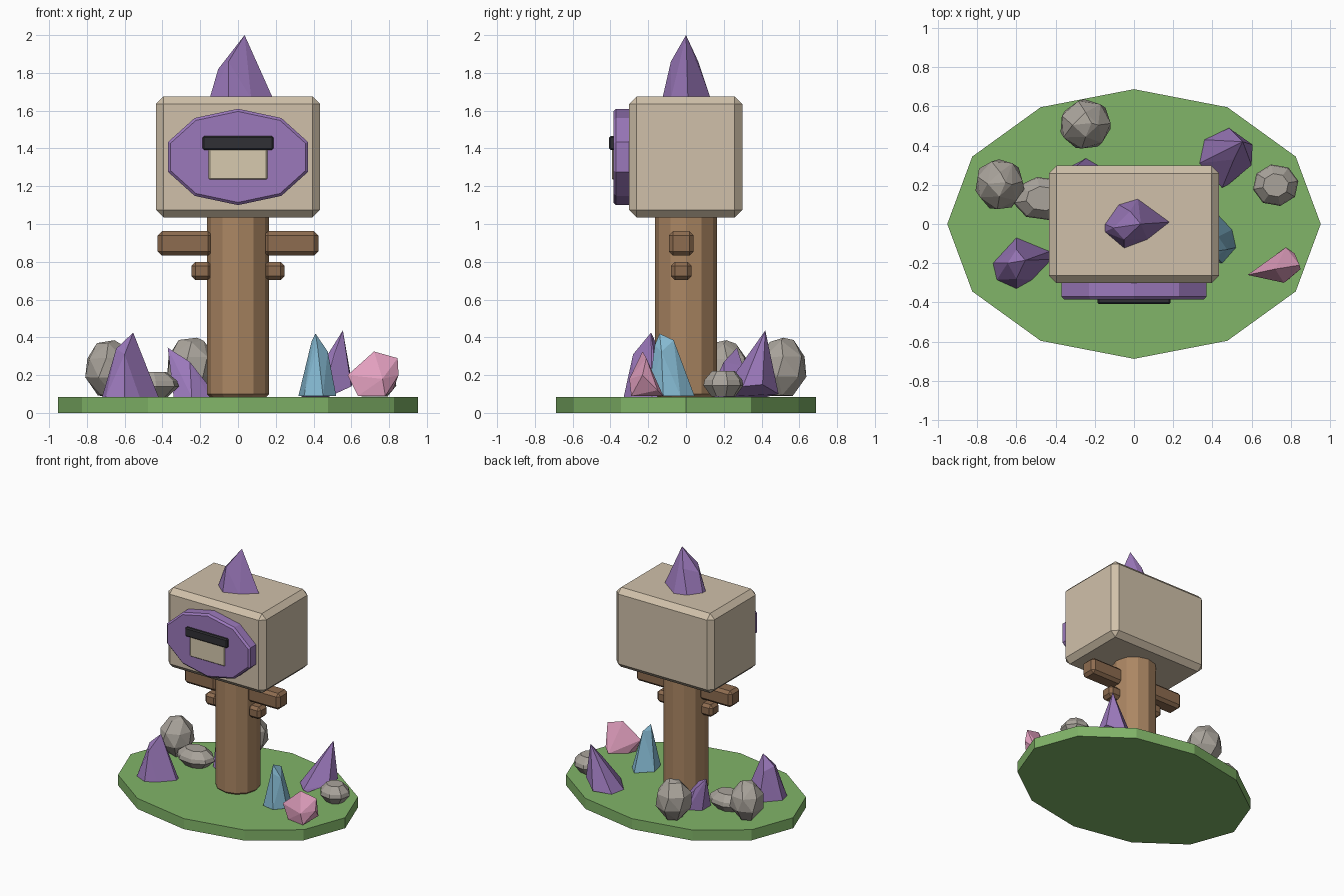
import bpy, bmesh, math, random
from mathutils import Matrix, Vector

if "Cube" in bpy.data.objects:
    bpy.data.objects.remove(bpy.data.objects["Cube"])

random.seed(4)
TAU = 2 * math.pi


def mat(name, r, g, b):
    m = bpy.data.materials.new(name)
    m.diffuse_color = (r, g, b, 1)
    m.use_nodes = True
    m.node_tree.nodes["Principled BSDF"].inputs["Base Color"].default_value = m.diffuse_color
    return m


GREEN = mat("grass", .22, .46, .14)
BROWN = mat("wood", .41, .24, .125)
DARKWOOD = mat("dark_wood", .27, .15, .08)
TAN = mat("cream", .63, .53, .40)
PAPER = mat("paper", .68, .59, .43)
PURPLE = mat("purple_crystal", .33, .19, .50)
BLUE = mat("blue_crystal", .24, .50, .66)
PINK = mat("pink_crystal", .76, .35, .52)
STONE = mat("stone", .40, .37, .33)
BLACK = mat("black", .03, .03, .035)


def finish(name, bm, m):
    bmesh.ops.recalc_face_normals(bm, faces=bm.faces[:])
    me = bpy.data.meshes.new(name)
    bm.to_mesh(me)
    bm.free()
    me.materials.append(m)
    ob = bpy.data.objects.new(name, me)
    bpy.context.collection.objects.link(ob)
    return ob


def bevel(bm, edges, w):
    bmesh.ops.bevel(bm, geom=edges, offset=w, segments=1, affect='EDGES')


def box(name, lo, hi, m, w):
    lo, hi = Vector(lo), Vector(hi)
    bm = bmesh.new()
    bmesh.ops.create_cube(bm, size=1, matrix=Matrix.Translation((lo + hi) / 2)
                          @ Matrix.Diagonal((*(hi - lo), 1)))
    bevel(bm, bm.edges[:], w)
    return finish(name, bm, m)


def prism(name, pts, step, m, w=0):
    """Extrude a polygon along step; optionally bevel both rims."""
    bm = bmesh.new()
    step = Vector(step)
    a = [bm.verts.new(p) for p in pts]
    b = [bm.verts.new(Vector(p) + step) for p in pts]
    n = len(pts)
    caps = [bm.faces.new(a), bm.faces.new(b)]
    for i in range(n):
        j = (i + 1) % n
        bm.faces.new((a[i], a[j], b[j], b[i]))
    bmesh.ops.recalc_face_normals(bm, faces=bm.faces[:])
    if w:
        bevel(bm, [e for f in caps for e in f.edges], w)
    return finish(name, bm, m)


def hull(name, pts, m):
    bm = bmesh.new()
    for p in pts:
        bm.verts.new(p)
    r = bmesh.ops.convex_hull(bm, input=bm.verts[:])
    junk = {g for g in r["geom_interior"] + r["geom_unused"]
            if isinstance(g, bmesh.types.BMVert)}
    bmesh.ops.delete(bm, geom=list(junk), context='VERTS')
    bmesh.ops.dissolve_limit(bm, angle_limit=math.radians(4),
                             verts=bm.verts[:], edges=bm.edges[:])
    return finish(name, bm, m)


def ellipse(n, rx, ry, start=0):
    return [(rx * math.cos(start + TAU * i / n), ry * math.sin(start + TAU * i / n))
            for i in range(n)]


def crystal(name, m, base, z, upper):
    hull(name, [(x, y, z) for x, y in base] + upper, m)


def boulder(name, c, r):
    """Chunky faceted stone from jittered sphere rings."""
    pts = []
    for k, (n, lat) in enumerate(((5, -62), (7, -15), (7, 22), (4, 62))):
        ca, sa = math.cos(math.radians(lat)), math.sin(math.radians(lat))
        for x, y in ellipse(n, ca, ca, k * .45 + random.random() * .3):
            j = random.uniform(.97, 1.06)
            pts.append((c[0] + x * r[0] * j, c[1] + y * r[1] * j, c[2] + sa * r[2] * j))
    pts.append((c[0] + .03, c[1] + .01, c[2] + r[2]))
    hull(name, pts, STONE)


def pebble(name, c, r):
    """Flat stone with a wide middle and a flat octagonal top."""
    pts = []
    for s, z in ((.6, -1), (1, -.15), (.94, .3), (.56, 1)):
        pts += [(c[0] + x, c[1] + y, c[2] + z * r[2])
                for x, y in ellipse(8, r[0] * s, r[1] * s, .2)]
    hull(name, pts, STONE)


# Ground disc and post
prism("grass_base", [(x, y, 0) for x, y in ellipse(12, .953, .688)], (0, 0, .085), GREEN)
prism("post", [(x, y, .08) for x, y in ellipse(12, .165, .165)], (0, 0, .975), BROWN, .02)

# Wooden arms on both sides of the post
for side, s in (("left", -1), ("right", 1)):
    for part, x1, y0, y1, z0, z1 in (("upper_arm", .425, -.09, .04, .832, .962),
                                     ("lower_arm", .247, -.08, .03, .703, .80)):
        a, b = sorted((.138 * s, x1 * s))
        box(f"{side}_{part}", (a, y0, z0), (b, y1, z1), DARKWOOD, .022)

# Box with its front plaque, note and slot bar
box("letter_box", (-.435, -.302, 1.035), (.435, .298, 1.675), TAN, .04)
prism("front_plaque", [(x, -.385, 1.355 + z) for x, z in ellipse(10, .39, .255, math.pi / 2)],
      (0, .10, 0), PURPLE, .014)
box("note_panel", (-.155, -.393, 1.235), (.155, -.37, 1.42), PAPER, .006)
box("slot_bar", (-.187, -.408, 1.393), (.187, -.37, 1.465), BLACK, .008)

# Crystals
crystal("top_crystal", PURPLE,
        [(-.15, 0), (-.08, .1), (.02, .13), (.185, .01), (.07, -.08), (-.05, -.125), (-.15, -.04)],
        1.665, [(-.105, -.02, 1.82), (-.05, -.08, 1.86), (-.02, .065, 1.86), (.035, 0, 2.0)])
crystal("left_crystal", PURPLE,
        [(-.6, -.07), (-.43, -.14), (-.42, -.18), (-.52, -.285), (-.6, -.33), (-.7, -.285), (-.72, -.2)],
        .083, [(-.645, -.2, .34), (-.6, -.28, .31), (-.6, -.13, .31), (-.555, -.185, .425)])
crystal("back_crystal", PURPLE,
        [(x - .245, y + .225) for x, y in ellipse(6, .11, .11, math.pi / 2)],
        .083, [(-.255, .2, .27), (-.16, .2, .15), (-.29, .3, .25), (-.372, .27, .345)])
crystal("right_crystal", PURPLE,
        [(.335, .31), (.36, .43), (.48, .2)],
        .085, [(.45, .185, .1), (.485, .49, .1), (.605, .405, .15), (.6, .3, .14),
               (.51, .33, .31), (.555, .42, .437)])
crystal("blue_crystal", BLUE,
        [(.43, .045), (.5, -.03), (.52, -.12), (.45, -.2), (.35, -.18), (.32, -.06)],
        .09, [(.475, -.13, .325), (.43, -.065, .385), (.42, -.165, .36), (.39, -.12, .38), (.41, -.14, .42)])
crystal("pink_crystal", PINK,
        [(.78, -.29), (.635, -.27), (.775, -.12), (.66, -.21)],
        .09, [(.58, -.26, .2), (.72, -.23, .325), (.845, -.21, .29), (.85, -.23, .2),
              (.765, -.3, .18), (.82, -.15, .12)])

# Stones
boulder("back_stone", (-.247, .505, .235), (.135, .132, .163))
boulder("left_stone", (-.685, .203, .23), (.13, .132, .155))
pebble("flat_left_stone", (-.465, .13, .15), (.155, .112, .067))
pebble("flat_right_stone", (.723, .198, .155), (.118, .108, .068))
